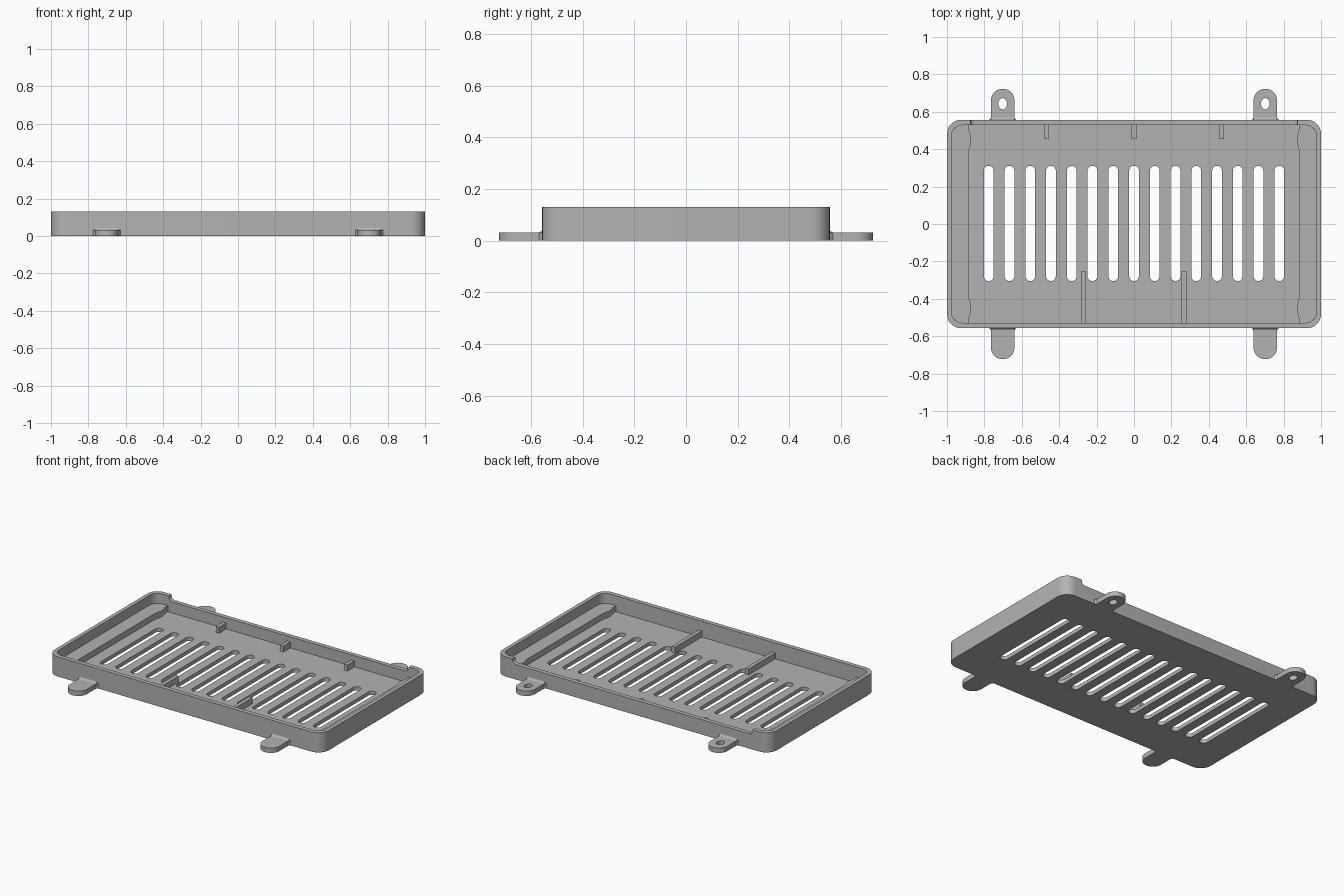
import bpy, bmesh, math
from mathutils import Matrix, Vector

cube = bpy.data.objects.get("Cube")
if cube:
    bpy.data.objects.remove(cube, do_unlink=True)

grey = bpy.data.materials.new("plain grey")
grey.use_nodes = True
grey.diffuse_color = (0.45, 0.45, 0.45, 1)
grey.node_tree.nodes["Principled BSDF"].inputs["Base Color"].default_value = (0.45, 0.45, 0.45, 1)

# Main sizes
HALF_X, HALF_Y, HEIGHT = 1.0, 0.557, 0.13
IN_X, IN_Y = 0.975, 0.528
FLOOR, REST, LOW_BACK = 0.025, 0.065, 0.098


def rounded(cx, cy, hx, hy, r, steps=8):
    """Rounded rectangle outline, anticlockwise."""
    pts = []
    for i, (sx, sy) in enumerate([(1, 1), (-1, 1), (-1, -1), (1, -1)]):
        for k in range(steps + 1):
            a = math.pi / 2 * (i + k / steps)
            p = (cx + sx * (hx - r) + r * math.cos(a), cy + sy * (hy - r) + r * math.sin(a))
            if not pts or math.dist(p, pts[-1]) > 1e-5:
                pts.append(p)
    if math.dist(pts[0], pts[-1]) < 1e-5:
        pts.pop()
    return pts


def prisms(name, outlines, z0, z1, matrix=None):
    """Extrude flat outlines from z0 to z1 into one object."""
    bm = bmesh.new()
    for pts in outlines:
        face = bm.faces.new([bm.verts.new((x, y, z0)) for x, y in pts])
        top = bmesh.ops.extrude_face_region(bm, geom=[face])["geom"]
        bmesh.ops.translate(bm, vec=(0, 0, z1 - z0),
                            verts=[g for g in top if isinstance(g, bmesh.types.BMVert)])
    if matrix:
        bm.transform(matrix)
    bmesh.ops.recalc_face_normals(bm, faces=bm.faces)
    mesh = bpy.data.meshes.new(name)
    bm.to_mesh(mesh)
    bm.free()
    mesh.materials.append(grey)
    obj = bpy.data.objects.new(name, mesh)
    bpy.context.collection.objects.link(obj)
    return obj


def activate(obj):
    bpy.ops.object.select_all(action="DESELECT")
    obj.select_set(True)
    bpy.context.view_layer.objects.active = obj


def cut(obj, cutter):
    cutter.hide_render = True
    mod = obj.modifiers.new("cut", "BOOLEAN")
    mod.operation, mod.solver, mod.object = "DIFFERENCE", "EXACT", cutter
    activate(obj)
    bpy.ops.object.modifier_apply(modifier=mod.name)
    bpy.data.objects.remove(cutter, do_unlink=True)


def smooth(obj):
    activate(obj)
    bpy.ops.object.shade_smooth_by_angle(angle=math.radians(30))


# Tray: hollowed block with a row of vents and a lowered back wall
tray = prisms("tray", [rounded(0, 0, HALF_X, HALF_Y, 0.075)], 0, HEIGHT)
cut(tray, prisms("hollow_cutter", [rounded(0, 0, IN_X, IN_Y, 0.055)], FLOOR, 0.3))
vents = [rounded(0.111 * i, 0.003, 0.026, 0.308, 0.026) for i in range(-7, 8)]
cut(tray, prisms("vent_cutter", vents, -0.1, 0.1))
upright = Matrix.Rotation(math.pi / 2, 4, "X")
cut(tray, prisms("back_notch_cutter", [rounded(0, LOW_BACK + 0.1, 0.875, 0.1, 0.025)],
                 -0.7, -0.5, upright))
smooth(tray)

# End ledges, each with two small swellings along the inner edge
for side, label in ((1, "left"), (-1, "right")):
    edge = []
    for i in range(61):
        y = IN_Y + 0.005 - i * (2 * IN_Y + 0.01) / 60
        swell = max(0, 1 - abs(abs(y) - 0.45) / 0.06)
        edge.append((side * (0.882 - 0.012 * swell * swell * (3 - 2 * swell)), y))
    wall = [(side * (IN_X - 0.04), -IN_Y - 0.005), (side * (IN_X + 0.005), -IN_Y + 0.04),
            (side * (IN_X + 0.005), IN_Y - 0.04), (side * (IN_X - 0.04), IN_Y + 0.005)]
    smooth(prisms(label + "_ledge", [edge + wall], FLOOR - 0.005, REST))


def block(name, x, y0, y1):
    w = 0.0125
    prisms(name, [[(x - w, y0), (x + w, y0), (x + w, y1), (x - w, y1)]], FLOOR - 0.005, REST)


# Short rests at the back and long ribs at the front
for x, label in ((-0.468, "right"), (0, "middle"), (0.468, "left")):
    block(label + "_back_rest", x, 0.455, IN_Y + 0.005)
for x, label in ((-0.27, "right"), (0.267, "left")):
    block(label + "_front_rib", x, -IN_Y - 0.005, -0.25)

# Screw tabs: rounded tongue with an oval hole and a filleted root
R, TIP, THICK, FILLET = 0.0625, 0.723, 0.032, 0.014
for sx in (-1, 1):
    for sy in (-1, 1):
        name = ("left" if sx > 0 else "right") + ("_back" if sy > 0 else "_front") + "_tab"
        arc = [(math.pi * k / 20) for k in range(21)]
        pts = [(R * math.cos(a), TIP - R + R * math.sin(a)) for a in arc]
        pts += [(-R, HALF_Y + 0.012), (-R - 0.01, HALF_Y), (-R - 0.01, HALF_Y - 0.01),
                (R + 0.01, HALF_Y - 0.01), (R + 0.01, HALF_Y), (R, HALF_Y + 0.012)]
        place = Matrix.Translation((sx * 0.702, 0, 0)) @ Matrix.Scale(sy, 4, (0, 1, 0))
        tab = prisms(name, [pts], 0, THICK, place)
        hole = [(0.023 * math.cos(math.tau * k / 24), 0.643 + 0.03 * math.sin(math.tau * k / 24))
                for k in range(24)]
        cut(tab, prisms("hole_cutter", [hole], -0.1, 0.1, place))
        smooth(tab)
        # Concave fillet strip, drawn in the y-z plane and swept along x
        curve = [(HALF_Y + FILLET * (1 - math.sin(a / 2)), THICK + FILLET * (1 - math.cos(a / 2)))
                 for a in arc]
        curve += [(HALF_Y - 0.005, THICK + FILLET), (HALF_Y - 0.005, THICK - 0.005),
                  (HALF_Y + FILLET, THICK - 0.005)]
        swap = Matrix(((0, 0, 1, 0), (1, 0, 0, 0), (0, 1, 0, 0), (0, 0, 0, 1)))
        smooth(prisms(name + "_fillet", [curve], -R, R, place @ swap))
